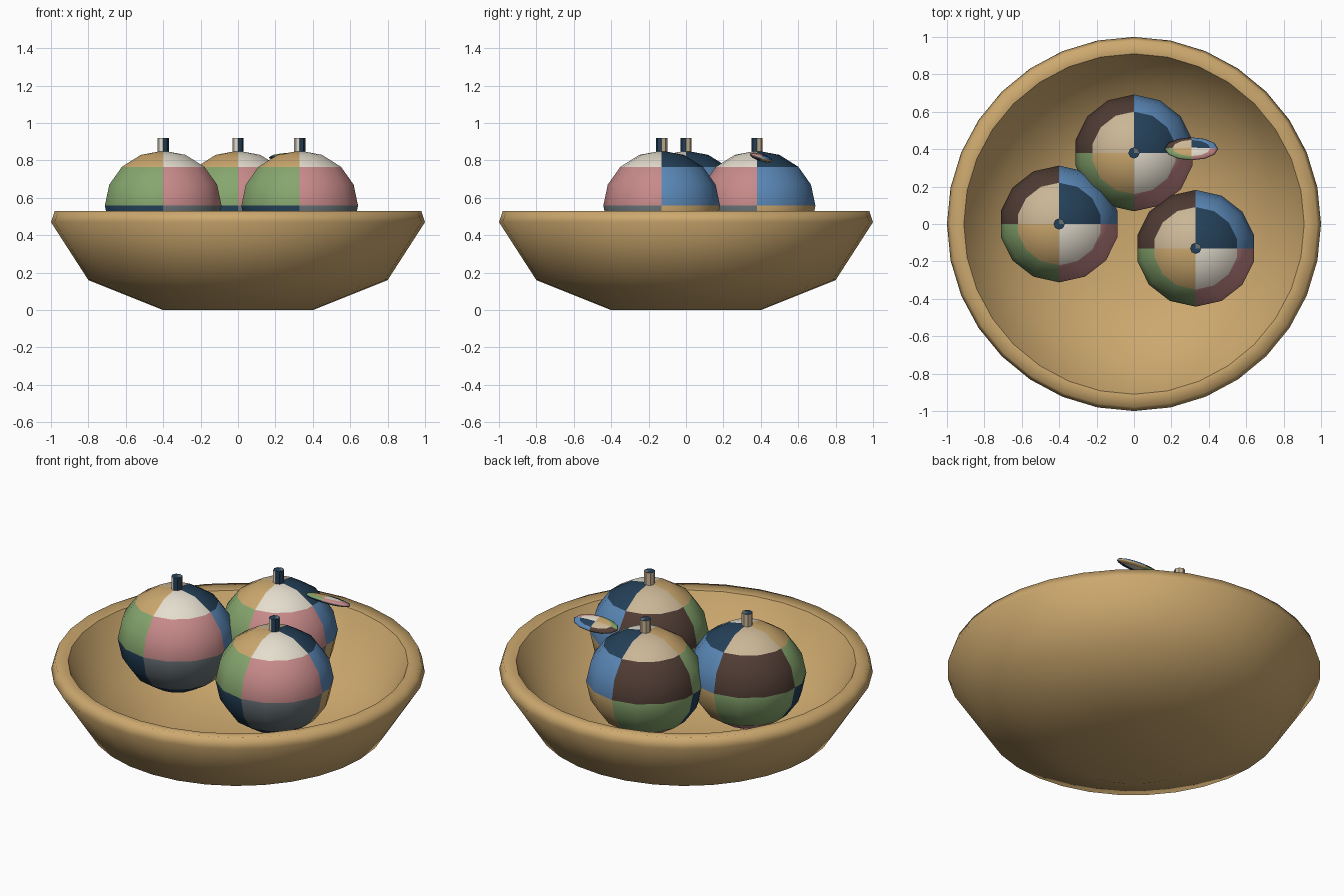
import bpy, bmesh, math
from mathutils import Matrix, Vector

if "Cube" in bpy.data.objects:
    bpy.data.objects.remove(bpy.data.objects["Cube"])


def material(name, rgb):
    m = bpy.data.materials.new(name)
    lin = [((c / 255 + 0.055) / 1.055) ** 2.4 for c in rgb]
    m.diffuse_color = (*lin, 1)
    m.use_nodes = True
    m.node_tree.nodes["Principled BSDF"].inputs["Base Color"].default_value = m.diffuse_color
    return m


PALETTE = {
    "tan": (204, 168, 110), "white": (228, 221, 206), "navy": (36, 64, 88),
    "beige": (202, 182, 150), "green": (134, 166, 110), "pink": (200, 138, 138),
    "blue": (90, 135, 182), "brown": (80, 60, 52), "grey": (104, 114, 118),
}
NAMES = list(PALETTE)
MATS = [material(n, c) for n, c in PALETTE.items()]

# patch colours: rows from top to bottom, columns SW, SE, NE, NW
PATCHES = [
    ["tan", "white", "navy", "beige"],
    ["green", "pink", "blue", "brown"],
    ["navy", "grey", "tan", "green"],
    ["beige", "navy", "white", "pink"],
]


def quadrant(c):
    if c.y < 0:
        return 0 if c.x < 0 else 1
    return 2 if c.x > 0 else 3


def finish(bm, name):
    me = bpy.data.meshes.new(name)
    bm.to_mesh(me)
    bm.free()
    ob = bpy.data.objects.new(name, me)
    bpy.context.collection.objects.link(ob)
    for m in MATS:
        me.materials.append(m)
    return ob


def split_quadrants(bm):
    for n in ((1, 0, 0), (0, 1, 0)):
        geom = bm.verts[:] + bm.edges[:] + bm.faces[:]
        bmesh.ops.bisect_plane(bm, geom=geom, dist=1e-5, plane_co=(0, 0, 0), plane_no=n)


def patchwork_ball(name, radii, matrix, segments=14):
    bm = bmesh.new()
    bmesh.ops.create_uvsphere(bm, u_segments=segments, v_segments=8, radius=1)
    split_quadrants(bm)
    for f in bm.faces:
        c = f.calc_center_median()
        lat = math.asin(max(-1, min(1, c.z / c.length)))
        row = min(3, int((math.pi / 2 - lat) / (math.pi / 4)))
        f.material_index = NAMES.index(PATCHES[row][quadrant(c)])
        f.smooth = True
    bm.transform(matrix @ Matrix.Diagonal((*radii, 1)))
    return finish(bm, name)


def stem(name, x, y):
    bm = bmesh.new()
    bmesh.ops.create_cone(bm, cap_ends=True, segments=8, radius1=0.03, radius2=0.03, depth=0.12)
    split_quadrants(bm)
    for f in bm.faces:
        c = f.calc_center_median()
        if f.normal.z > 0.9:
            col = "grey" if c.x > 0 and c.y > 0 else "navy"
        else:
            col = ["white", "navy", "beige", "beige"][quadrant(c)]
        f.material_index = NAMES.index(col)
    bm.transform(Matrix.Translation((x, y, 0.86)))
    return finish(bm, name)


# bowl: closed turned profile
profile = [(0, 0), (0.4, 0), (0.8, 0.16), (1.0, 0.47), (0.98, 0.53),
           (0.91, 0.52), (0.74, 0.23), (0.38, 0.08), (0, 0.07)]
bm = bmesh.new()
vs = [bm.verts.new((r, 0, z)) for r, z in profile]
es = [bm.edges.new(p) for p in zip(vs, vs[1:])]
bmesh.ops.spin(bm, geom=vs + es, cent=(0, 0, 0), axis=(0, 0, 1),
               angle=2 * math.pi, steps=32, use_merge=True)
bmesh.ops.remove_doubles(bm, verts=bm.verts[:], dist=1e-4)
bmesh.ops.recalc_face_normals(bm, faces=bm.faces[:])
for f in bm.faces:
    f.material_index = NAMES.index("tan")
    f.smooth = True
# crisp inner lip
for e in bm.edges:
    if all(abs(v.co.xy.length - 0.91) < 0.005 for v in e.verts):
        e.smooth = False
finish(bm, "bowl")

# three fruits with stems
for i, (x, y) in enumerate([(-0.4, 0), (0, 0.38), (0.33, -0.13)], 1):
    patchwork_ball(f"fruit_{i}", (0.32, 0.312, 0.294), Matrix.Translation((x, y, 0.558)))
    stem(f"stem_{i}", x, y)

# leaf beside the back fruit, tilted down towards the back
patchwork_ball("leaf", (0.143, 0.064, 0.02),
               Matrix.Translation((0.307, 0.402, 0.815)) @ Matrix.Rotation(-0.3, 4, 'X'), 12)
